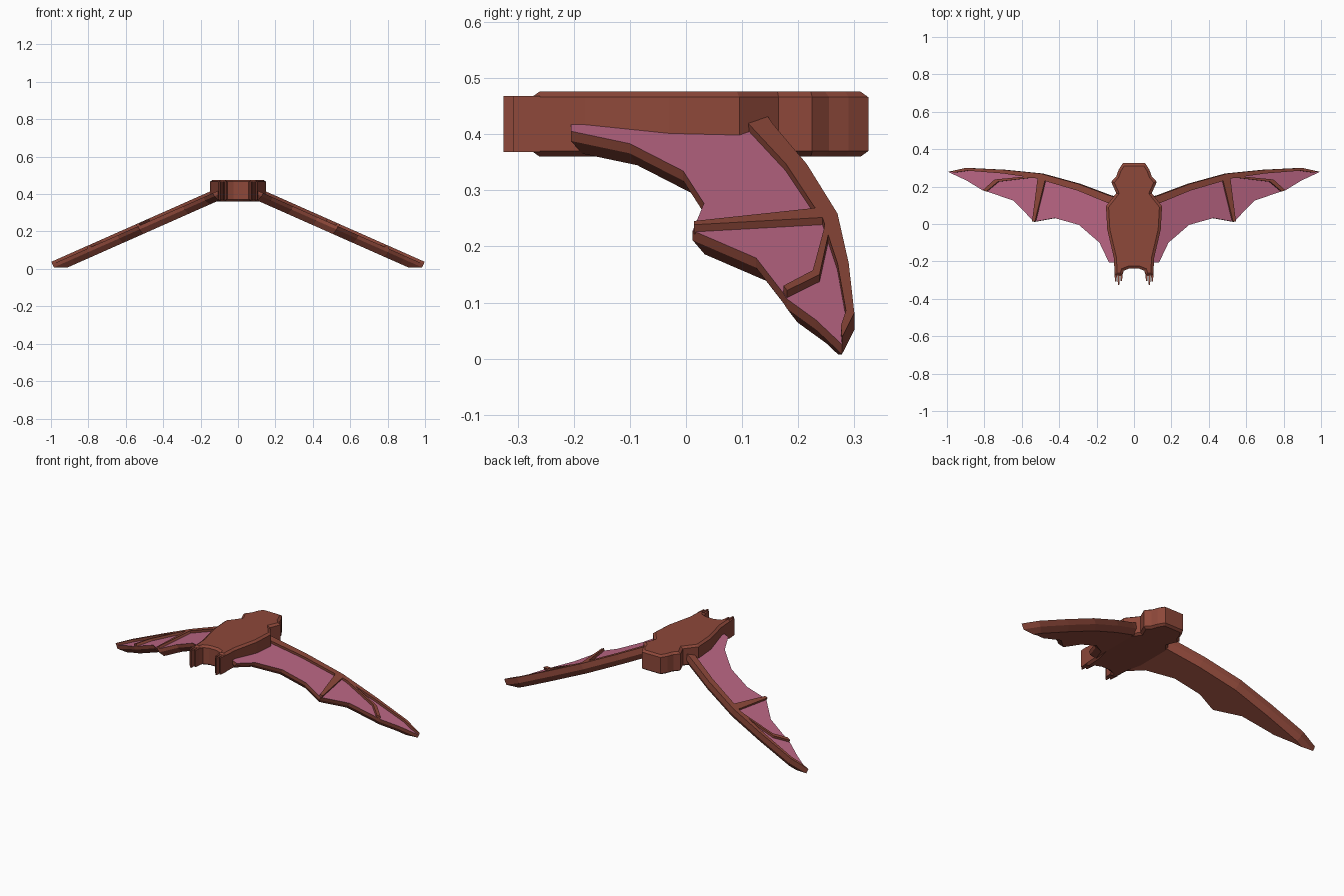
import bpy, bmesh, math

if "Cube" in bpy.data.objects:
    bpy.data.objects.remove(bpy.data.objects["Cube"])

ANGLE = math.atan(0.443)            # downward slope of the wings
S, C = math.sin(ANGLE), math.cos(ANGLE)


def material(name, rgb):
    m = bpy.data.materials.new(name)
    m.diffuse_color = (*rgb, 1)
    m.use_nodes = True
    m.node_tree.nodes["Principled BSDF"].inputs["Base Color"].default_value = m.diffuse_color
    return m


BROWN = material("brown_fur", (0.27, 0.065, 0.042))
PINK = material("pink_membrane", (0.5, 0.135, 0.235))


def wing_point(x, y, d):
    """Point of the tilted wing, d below the top of the wing bones."""
    return (x - d * S, y, 0.427 - (x - 0.12) * 0.443 - d * C)


def flat_point(x, y, d):
    return (x, y, 0.418 - d)


def prism(name, outline, d0, d1, place, bevel=None, top_bevel=False, top_mat=None, mirror=True):
    """Extrude an outline from depth d0 to d1, with optional chamfered rims (inset, depth)."""
    bm = bmesh.new()
    n = len(outline)
    top = [bm.verts.new(place(x, y, d0)) for x, y in outline]
    low = [bm.verts.new(place(x, y, d1)) for x, y in outline]
    f_top, f_low = bm.faces.new(top), bm.faces.new(low[::-1])
    for i in range(n):
        j = (i + 1) % n
        bm.faces.new((top[j], top[i], low[i], low[j]))
    bmesh.ops.recalc_face_normals(bm, faces=bm.faces[:])
    if top_mat:
        f_top.material_index = 1
    if bevel:
        for f in [f_low] + ([f_top] if top_bevel else []):
            bmesh.ops.inset_region(bm, faces=[f], thickness=bevel[0], depth=bevel[1],
                                   use_even_offset=True, use_boundary=True)
    me = bpy.data.meshes.new(name)
    bm.to_mesh(me)
    bm.free()
    me.materials.append(BROWN)
    if top_mat:
        me.materials.append(top_mat)
    ob = bpy.data.objects.new(name, me)
    bpy.context.collection.objects.link(ob)
    if mirror:
        ob.modifiers.new("mirror", 'MIRROR').use_clip = False
    return ob


# body with head and ears, one chamfered slab
half = [(0.06, 0.325), (0.082, 0.29), (0.095, 0.255), (0.122, 0.225), (0.095, 0.165),
        (0.15, 0.095), (0.143, -0.03), (0.108, -0.18), (0.103, -0.275),
        (0.062, -0.275), (0.055, -0.25), (0.025, -0.238)]
prism("body", half + [(-x, y) for x, y in reversed(half)], -0.048, 0.048,
      flat_point, (0.014, 0.01), True, mirror=False)

# feet claws
for i, (x, y) in enumerate([(0.068, -0.305), (0.083, -0.325), (0.098, -0.308)]):
    prism(f"claw_{i + 1}", [(x - 0.008, -0.26), (x - 0.004, y), (x + 0.003, y), (x + 0.007, -0.26)],
          -0.05, 0.05, flat_point)

# wing slab: pink on top, chamfered brown underside
lead = [(0.09, 0.14), (0.14, 0.155), (0.30, 0.215), (0.50, 0.270), (0.70, 0.290), (0.90, 0.300), (0.998, 0.278)]
trail = [(0.90, 0.232), (0.815, 0.18), (0.79, 0.173), (0.65, 0.125), (0.54, 0.012),
         (0.43, 0.032), (0.30, -0.005), (0.19, -0.10), (0.14, -0.205), (0.09, -0.205)]
prism("wing", lead + trail, 0.014, 0.033, wing_point, (0.02, 0.03), top_mat=PINK)

# raised arm bone along the leading edge
inner = [(0.95, 0.276), (0.89, 0.285), (0.70, 0.270), (0.515, 0.243), (0.47, 0.228), (0.30, 0.178), (0.14, 0.112), (0.09, 0.095)]
prism("wing_arm", lead + inner, 0.0, 0.018, wing_point)

# raised finger bones
prism("wing_finger_inner", [(0.475, 0.24), (0.515, 0.25), (0.545, 0.014), (0.53, 0.014)],
      0.0, 0.018, wing_point)
prism("wing_finger_outer", [(0.50, 0.25), (0.56, 0.256), (0.745, 0.238), (0.81, 0.180),
                            (0.79, 0.174), (0.728, 0.226), (0.56, 0.246)],
      0.0, 0.018, wing_point)
